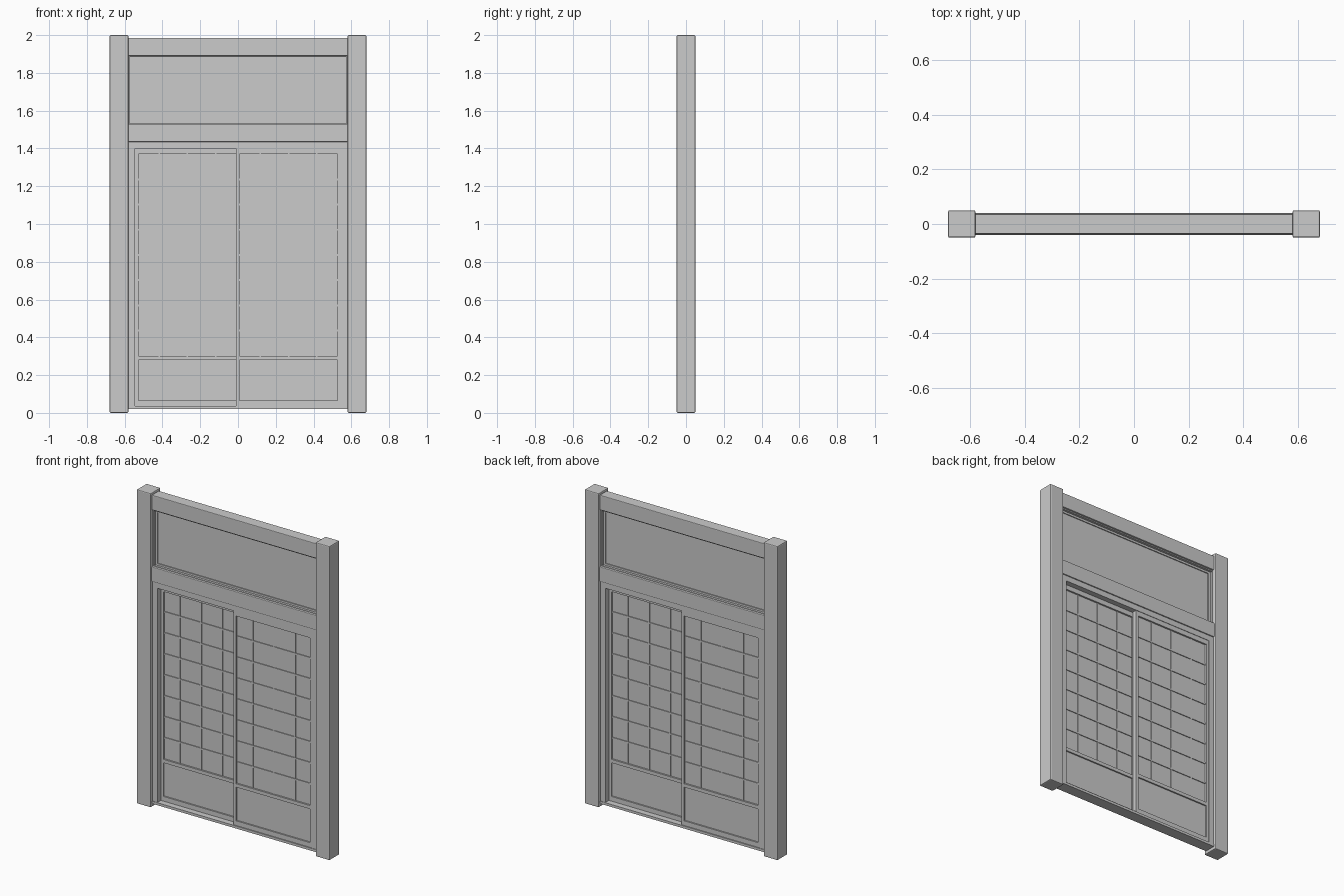
import bpy

if "Cube" in bpy.data.objects:
    bpy.data.objects.remove(bpy.data.objects["Cube"])


def box(name, x0, x1, y0, y1, z0, z1, bevel=0.0):
    bpy.ops.mesh.primitive_cube_add(size=1, location=((x0 + x1) / 2, (y0 + y1) / 2, (z0 + z1) / 2))
    ob = bpy.context.object
    ob.name = name
    ob.scale = (x1 - x0, y1 - y0, z1 - z0)
    bpy.ops.object.transform_apply(location=False, rotation=False, scale=True)
    if bevel:
        m = ob.modifiers.new("soft_edges", 'BEVEL')
        m.width = bevel
        m.segments = 2
    return ob


def frame(name, x0, x1, y0, y1, z0, z1, side, bottom, top):
    # Four bars around a rectangular opening
    box(name + "_left_stile", x0, x0 + side, y0, y1, z0, z1)
    box(name + "_right_stile", x1 - side, x1, y0, y1, z0, z1)
    box(name + "_bottom_rail", x0 + side, x1 - side, y0, y1, z0, z0 + bottom)
    box(name + "_top_rail", x0 + side, x1 - side, y0, y1, z1 - top, z1)


# Posts and door jambs
for s, side in ((-1, "left"), (1, "right")):
    xs = sorted((s * 0.58, s * 0.68))
    post = box(side + "_post", *xs, -0.05, 0.05, 0, 2)
    m = post.modifiers.new("soft_edges", 'BEVEL')
    m.width, m.segments, m.limit_method = 0.006, 2, 'ANGLE'
    xs = sorted((s * 0.545, s * 0.582))
    box(side + "_jamb", *xs, -0.033, 0.033, 0.02, 1.44)

# Horizontal beams
box("top_beam", -0.585, 0.585, -0.036, 0.036, 1.89, 1.985, 0.004)
box("lintel", -0.585, 0.585, -0.04, 0.04, 1.435, 1.53, 0.004)
box("door_header", -0.55, 0.55, -0.033, 0.033, 1.4, 1.44)
box("sill", -0.585, 0.585, -0.036, 0.036, 0.02, 0.036)

# Transom panel above the lintel
frame("transom_edge", -0.582, 0.582, -0.025, 0.025, 1.525, 1.895, 0.007, 0.008, 0.012)
frame("transom", -0.575, 0.575, -0.01, 0.01, 1.53, 1.885, 0.015, 0.015, 0.015)
box("transom_panel", -0.57, 0.57, -0.004, 0.004, 1.535, 1.88)


def sliding_door(name, x0, x1, y):
    st = 0.018
    a, b = x0 + st, x1 - st
    frame(name, x0, x1, y - 0.014, y + 0.014, 0.034, 1.402, st, 0.032, 0.032)
    box(name + "_middle_rail", a, b, y - 0.014, y + 0.014, 0.28, 0.302)
    box(name + "_lower_board", a, b, y - 0.005, y + 0.005, 0.06, 0.285)
    box(name + "_paper", a, b, y - 0.003, y + 0.003, 0.295, 1.375)
    # Lattice bars, showing on both faces of the paper
    for i in range(1, 8):
        z = 0.302 + i * (1.37 - 0.302) / 8
        box(f"{name}_cross_bar_{i}", a, b, y - 0.008, y + 0.008, z - 0.005, z + 0.005)
    for i in (-1, 0, 1):
        x = (x0 + x1) / 2 + i * 0.15
        box(f"{name}_upright_bar_{i + 2}", x - 0.004, x + 0.004, y - 0.0075, y + 0.0075, 0.3, 1.372)


# Two doors on staggered tracks
sliding_door("left_door", -0.546, 0.01, 0.016)
sliding_door("right_door", -0.01, 0.546, -0.016)
